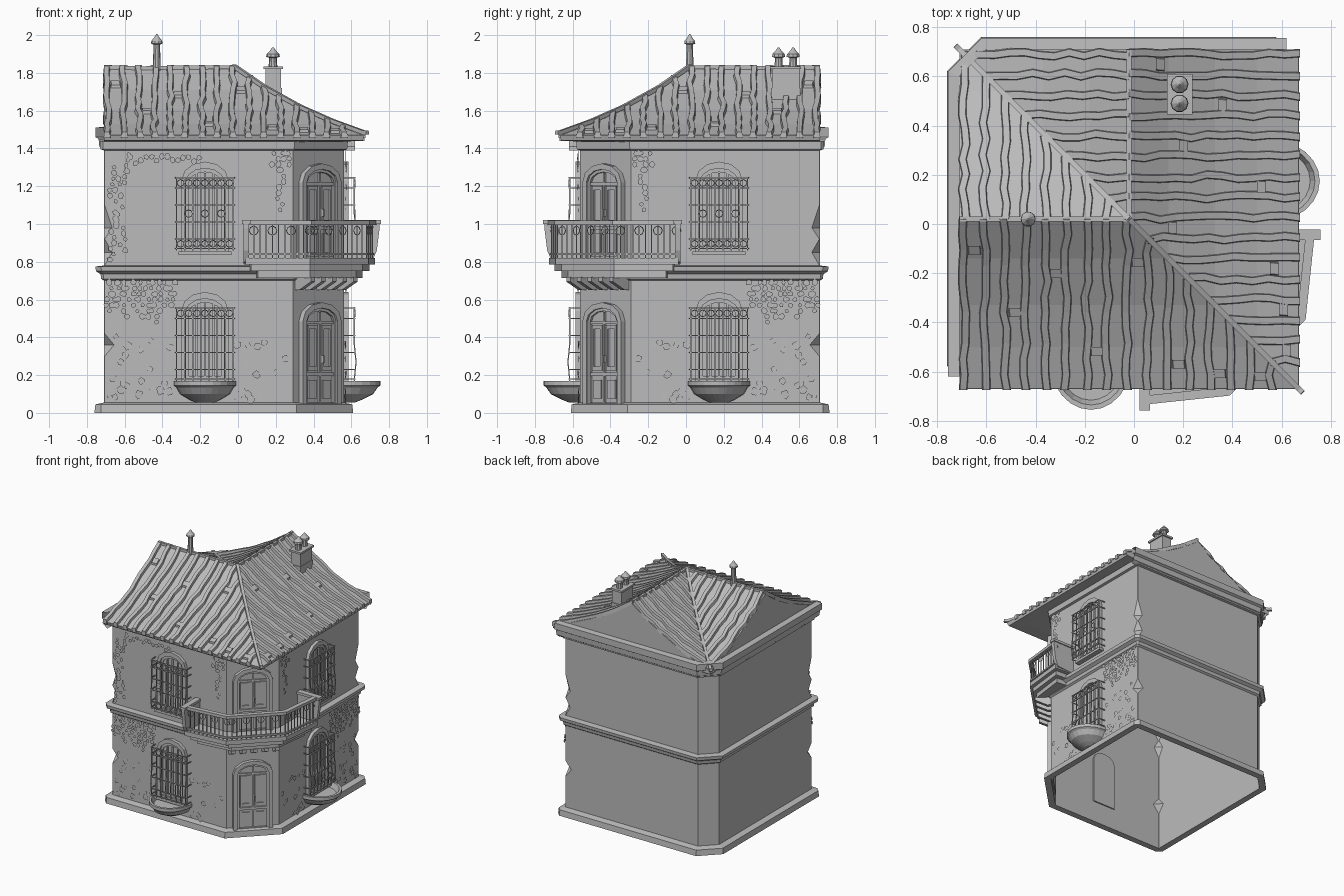
import bpy, bmesh, math, random
from mathutils import Matrix, Vector

random.seed(4)
if "Cube" in bpy.data.objects:
    bpy.data.objects.remove(bpy.data.objects["Cube"])

grey = bpy.data.materials.new("stone_grey")
grey.use_nodes = True
grey.diffuse_color = (.5, .5, .5, 1)
grey.node_tree.nodes["Principled BSDF"].inputs["Base Color"].default_value = (.5, .5, .5, 1)


def part(name, bm, place=None, mirror=False):
    """Turn a bmesh into an object, with an optional copy across the corner diagonal."""
    if place:
        bm.transform(place)
    bmesh.ops.recalc_face_normals(bm, faces=bm.faces)
    for prefix in ("", "right_") if mirror else ("",):
        if prefix:
            for v in bm.verts:
                v.co.x, v.co.y = -v.co.y, -v.co.x
            bmesh.ops.reverse_faces(bm, faces=bm.faces)
        mesh = bpy.data.meshes.new(prefix + name)
        bm.to_mesh(mesh)
        mesh.materials.append(grey)
        bpy.context.collection.objects.link(bpy.data.objects.new(prefix + name, mesh))
    bm.free()


def poly(bm, pts):
    return bm.faces.new([bm.verts.new(p) for p in pts])


def skin(bm, rings, closed=True, caps=False):
    rows = [[bm.verts.new(p) for p in r] for r in rings]
    n = len(rows[0])
    for a, b in zip(rows, rows[1:]):
        for i in range(n if closed else n - 1):
            j = (i + 1) % n
            bm.faces.new((a[i], a[j], b[j], b[i]))
    if caps:
        bm.faces.new(rows[0])
        bm.faces.new(rows[-1])


def box(bm, x0, x1, y0, y1, z0, z1):
    skin(bm, [[(x0, y0, z), (x1, y0, z), (x1, y1, z), (x0, y1, z)] for z in (z0, z1)], caps=True)


def prism(bm, shape, y0, y1):
    skin(bm, [[(x, y, z) for x, z in shape] for y in (y0, y1)], caps=True)


def frame(bm, outer, inner, y0, y1):
    skin(bm, [[(x, y, z) for x, z in s] for s, y in
              ((outer, y0), (outer, y1), (inner, y1), (inner, y0))])


def arch(hw, z0, spring, rise, n=6):
    curve = [(hw * math.cos(math.pi * i / n), spring + rise * math.sin(math.pi * i / n))
             for i in range(n + 1)]
    return [(-hw, z0), (hw, z0)] + curve


def tube(bm, pts, r, n=4):
    pts = [Vector(p) for p in pts]
    rings = []
    for i, p in enumerate(pts):
        t = (pts[min(i + 1, len(pts) - 1)] - pts[max(i - 1, 0)]).normalized()
        s = t.cross(Vector((0, 0, 1)) if abs(t.z) < .9 else Vector((0, 1, 0))).normalized()
        w = s.cross(t)
        rings.append([p + (s * math.cos(a) + w * math.sin(a)) * r for a in
                      (math.tau * (k + .5) / n for k in range(n))])
    skin(bm, rings, caps=True)


def scroll(bm, c, t, r):
    c, t = Vector(c), Vector(t)
    tube(bm, [c + t * r * math.cos(a) + Vector((0, 0, r * math.sin(a)))
              for a in (math.tau * k / 8 for k in range(9))], .003, 3)


def lathe(bm, profile, cx, cy, n=10):
    skin(bm, [[(cx + r * math.cos(math.tau * k / n), cy + r * math.sin(math.tau * k / n), z)
               for k in range(n)] for r, z in profile], caps=True)


def moulding(bm, path, profile, closed):
    """Sweep an (outward, height) profile along a plan outline with mitred corners."""
    pts, n = [Vector(p) for p in path], len(path)
    rings = []
    for i, p in enumerate(pts):
        d1 = (p - pts[i - 1]).normalized() if closed or i else (pts[1] - p).normalized()
        d2 = (pts[(i + 1) % n] - p).normalized() if closed or i < n - 1 else d1
        n1, n2 = Vector((d1.y, -d1.x)), Vector((d2.y, -d2.x))
        m = (n1 + n2) / (1 + n1.dot(n2))
        rings.append([(p.x + m.x * d, p.y + m.y * d, z) for d, z in profile])
    skin(bm, rings + rings[:1] if closed else rings, closed=False)


def outline(c=.004):
    return [(-.71, -.56 + c), (-.71 + c, -.56), (.29, -.56), (.56, -.29),
            (.56, .71 - c), (.56 - c, .71), (-.6, .71), (-.71, .6)]


# Walls with chipped corners, open underneath
bm = bmesh.new()
chips = ((0, 0), (.3, 0), (.36, .05), (.42, 0), (.78, 0), (.85, .04), (.92, 0),
         (.98, .04), (1.1, 0), (1.44, 0))
skin(bm, [[(x, y, z) for x, y in outline(c + .004)] for z, c in chips])
part("walls", bm)

# Plinth, storey band and cornices
for name, prof in (("plinth", ((0, .055), (.045, .045), (.05, 0), (0, 0))),
                   ("storey_band", ((0, .70), (.014, .71), (.018, .735), (.042, .75),
                                    (.045, .775), (0, .78))),
                   ("wall_cornice", ((0, 1.39), (.018, 1.395), (.022, 1.44), (0, 1.44)))):
    bm = bmesh.new()
    moulding(bm, outline(), prof, True)
    part(name, bm)
bm = bmesh.new()
moulding(bm, [(.62, .71), (-.6, .71), (-.71, .6), (-.71, -.62)],
         ((0, 1.39), (.024, 1.41), (.028, 1.45), (.045, 1.46), (.045, 1.51), (0, 1.515)), False)
part("back_cornice", bm)

# Roof slopes: u runs along the ridge, v runs down the slope
CX, CY, END = -.02, .02, .69
STEPS = [(0, 1.82), (.16, 1.71), (.35, 1.605), (.52, 1.53), (END, 1.468)]


def height(v):
    for (a, ha), (b, hb) in zip(STEPS, STEPS[1:]):
        if v <= b or b == END:
            return ha + (hb - ha) * (v - a) / (b - a)


def rib(bm, path, side, w, h):
    rings = []
    for u, v in path:
        x, y, z = CX + u, CY - side * v, height(v)
        rings.append([(x - w, y, z - .012), (x - w * .75, y, z + h),
                      (x + w * .75, y, z + h), (x + w, y, z - .012)])
    skin(bm, rings, caps=True)


for name, side in (("outer_roof", 1), ("valley_roof", -1)):
    bm, tiles = bmesh.new(), bmesh.new()
    for (a, ha), (b, hb) in zip(STEPS, STEPS[1:]):
        q = [(-END, a, ha), (side * a, a, ha), (side * b, b, hb), (-END, b, hb)]
        poly(bm, [(CX + u, CY - side * v, z) for u, v, z in q[:3 if side < 0 and b == END else 4]])
    part(name, bm, mirror=True)
    for i in range(17):
        u = -.67 + i * .083
        v0 = max(0, u) if side > 0 else 0
        v1 = END + .005 if side > 0 else -u
        if v1 - v0 < .04:
            continue
        n = max(2, int((v1 - v0) / .06))
        path = [(u + random.uniform(-.009, .009), v0 + (v1 - v0) * k / n) for k in range(n + 1)]
        rib(tiles, path, side, .018, .022)
        if i % 2 == 0 and side > 0:
            v = random.uniform(v0, v1 - .06)
            rib(tiles, [(u + .04, v), (u + .043, v + .035)], side, .03, .016)
    part(name + "_tiles", tiles, mirror=True)

# Gable wall, soffit, ridge and hip caps
bm = bmesh.new()
poly(bm, [(-.708, CY - v, h) for v, h in STEPS[::-1]] + [(-.708, CY + v, h) for v, h in STEPS[1:]]
     + [(-.708, .71, 1.44), (-.708, -.67, 1.44)])
part("gable_wall", bm, mirror=True)
bm = bmesh.new()
moulding(bm, [(-.71, -.67), (.67, -.67), (.67, .71)], ((-.12, 1.435), (-.01, 1.442), (0, 1.47)), False)
poly(bm, [(-.71, -.56, 1.44), (.56, -.56, 1.44), (.56, .71, 1.44), (-.6, .71, 1.44), (-.71, .6, 1.44)])
part("eave_soffit", bm)
bm = bmesh.new()
tube(bm, [(-.71, CY, 1.83), (-.5, CY, 1.825), (-.35, CY, 1.828), (CX, CY, 1.83)], .014)
part("ridge_cap", bm, mirror=True)
bm = bmesh.new()
for s in (1, -1):
    tube(bm, [(CX + s * v, CY - s * v, h + .015) for v, h in STEPS + [(.705, 1.47)]], .015)
part("hip_and_valley_caps", bm)

# Chimney with two pots, and a flue pipe
bm = bmesh.new()
box(bm, .14, .232, .45, .605, 1.6, 1.72)
box(bm, .145, .227, .455, .6, 1.72, 1.82)
box(bm, .135, .237, .445, .61, 1.82, 1.835)
part("chimney", bm)
for name, x, y, z, r in (("front_pot", .185, .49, 1.83, .026), ("back_pot", .185, .567, 1.83, .026),
                         ("flue_pipe", -.43, CY, 1.9, .022)):
    bm = bmesh.new()
    lathe(bm, [(r, 1.81), (r * .8, z + .03), (r * .8, z + .05), (r * 1.4, z + .055),
               (r * 1.3, z + .07), (r * .7, z + .085), (r * .3, z + .1), (.003, z + .105)], x, y)
    part(name, bm)

# Windows with arched surround, glazing bars and iron grille
for name, zb in (("lower", .17), ("upper", .86)):
    at = Matrix.Translation((-.175, -.56, 0))
    bm = bmesh.new()
    frame(bm, arch(.125, zb - .01, zb + .37, .1), arch(.1, zb + .01, zb + .365, .07), 0, -.025)
    frame(bm, arch(.1, zb + .01, zb + .365, .07), arch(.085, zb + .025, zb + .36, .055), 0, -.012)
    prism(bm, arch(.1, zb, zb + .365, .07), .01, -.003)
    for x in (-.045, 0, .045):
        box(bm, x - .005, x + .005, -.012, 0, zb, zb + .41)
    box(bm, -.14, .14, -.04, 0, zb - .025, zb - .005)
    part(name + "_window", bm, at, True)
    bm = bmesh.new()
    for i in range(8):
        x = -.15 + i * .3 / 7
        tube(bm, [(x, -.055, zb), (x, -.065, zb + .1), (x, -.055, zb + .2), (x, -.055, zb + .39)], .0045)
    for dz in (.01, .06, .15, .24, .33, .385):
        tube(bm, [(-.155, 0, zb + dz), (-.155, -.058, zb + dz), (.155, -.058, zb + dz),
                  (.155, 0, zb + dz)], .0045)
    for i in range(7):
        x = -.129 + i * .043
        for dz in (.035, .357) if name == "upper" else (.357,):
            scroll(bm, (x, -.06, zb + dz), (1, 0, 0), .018)
        if name == "upper" and i % 2:
            scroll(bm, (x, -.06, zb + .195), (1, 0, 0), .02)
    part(name + "_grille", bm, at, True)

# Half-round planter under the lower window
bm = bmesh.new()
bowl = [(.8, .13), (.9, .17), (1, .17), (1, .145), (.92, .135), (.8, .1), (.5, .07), (.3, .055)]
skin(bm, [[(-.175 + .165 * s * math.cos(a), -.56 - .195 * s * math.sin(a), z)
           for a in (math.pi * k / 12 for k in range(13))] for s, z in bowl], caps=True)
part("planter", bm, mirror=True)

# Corner doors
corner = Matrix.Translation((.425, -.425, 0)) @ Matrix.Rotation(math.pi / 4, 4, 'Z')
for name, zb, top in (("lower_door", .045, .585), ("upper_door", .82, 1.32)):
    bm = bmesh.new()
    sp = top - .1
    frame(bm, arch(.145, zb, sp, .1), arch(.115, zb, sp, .07), 0, -.03)
    frame(bm, arch(.115, zb, sp, .07), arch(.1, zb + .01, sp, .055), 0, -.018)
    prism(bm, arch(.115, zb, sp, .07), .01, -.004)
    box(bm, -.006, .006, -.016, 0, zb, sp + .05)
    box(bm, -.1, .1, -.014, 0, zb + .15, zb + .17)
    box(bm, -.1, .1, -.014, 0, sp - .015, sp)
    for s in (-1, 1):
        x = s * .053
        box(bm, x - .03, x + .03, -.012, 0, zb + .03, zb + .13)
        frame(bm, [(x - .038, zb + .18), (x + .038, zb + .18), (x + .038, sp - .02), (x - .038, sp - .02)],
              [(x - .025, zb + .2), (x + .025, zb + .2), (x + .025, sp - .04), (x - .025, sp - .04)], 0, -.013)
    box(bm, .01, .018, -.03, 0, zb + .22, zb + .26)
    part(name, bm, corner)

# Balcony slab in tiers, with corbels
bm = bmesh.new()


def mirrored(pts):
    return pts + [(-y, -x) for x, y in pts[::-1]]


for z0, z1, i in ((.785, .82, 0), (.75, .785, .03), (.715, .75, .065)):
    plan = mirrored([(.28, -.54), (.03 + i, -.54), (.04 + i, -.725 + i), (.38, -.69 + i)])
    skin(bm, [[(x, y, z) for x, y in plan] for z in (z0, z1)], caps=True)
part("balcony_slab", bm)
bm = bmesh.new()
for k in range(5):
    x = -.16 + k * .08
    skin(bm, [[(s, 0, .65), (s, -.03, .65), (s, -.12, .695), (s, -.12, .72), (s, 0, .72)]
              for s in (x - .015, x + .015)], caps=True)
part("balcony_corbels", bm, corner)

# Balcony end panels and iron railing
bm = bmesh.new()
skin(bm, [[(x, -.55, .79), (x, -.71, .8), (x, -.735, .86), (x, -.75, .98), (x, -.75, 1.0),
           (x, -.55, 1.0)] for x in (.03, .058)], caps=True)
box(bm, .022, .066, -.757, -.55, 1.0, 1.02)
part("balcony_end_panel", bm, mirror=True)
bm = bmesh.new()
rail = [Vector(p) for p in mirrored([(.05, -.715), (.38, -.68)])]
moulding(bm, rail, ((-.018, .995), (.018, .995), (.018, 1.018), (-.018, 1.018), (-.018, .995)), False)
moulding(bm, rail, ((-.007, .835), (.007, .835), (.007, .847), (-.007, .847), (-.007, .835)), False)
for a, b in zip(rail, rail[1:]):
    n = round((b - a).length / .034)
    t = ((b - a) / (b - a).length).to_3d()
    for k in range(n + 1):
        p = a.lerp(b, k / n)
        tube(bm, [(p.x, p.y, .82), (p.x, p.y, 1.0)], .0045)
        if k % 3 == 1:
            scroll(bm, (p.x, p.y, .965), t, .024)
part("balcony_railing", bm)


# Leaves and loose stones as small tilted plates
def flake(bm, x, z, size, lift):
    n, turn = random.choice((5, 6)), random.uniform(0, 6)
    tilt = [random.uniform(-.4, .4) for _ in range(2)]
    poly(bm, [(x + dx, -.56 - lift - abs(tilt[0] * dx + tilt[1] * dz), z + dz) for dx, dz in
              ((size * random.uniform(.7, 1) * math.cos(turn + math.tau * k / n),
                size * random.uniform(.7, 1.1) * math.sin(turn + math.tau * k / n)) for k in range(n))])


def strand(bm, x, z, length):
    for k in range(max(2, int(length / .03))):
        flake(bm, x + random.uniform(-.022, .022), z - k * .03, random.uniform(.013, .021), .008)


bm = bmesh.new()
for k in range(13):
    strand(bm, -.68 + k * .028, .69, random.uniform(.08, .28))
for x, drop in ((.2, .12), (.225, .34), (.255, .1), (.28, .06)):
    strand(bm, x, 1.375, drop)
part("hanging_ivy", bm, mirror=True)
bm = bmesh.new()
for x, z, drop in ((-.66, 1.3, .2), (-.63, 1.24, .28), (-.6, 1.37, .2), (-.66, 1.05, .27), (-.61, .98, .17)):
    strand(bm, x, z, drop)
for k in range(14):
    flake(bm, -.57 + k * .028, 1.36 - random.uniform(0, .04), .018, .008)
part("climbing_ivy", bm)
bm = bmesh.new()
for _ in range(75):
    x, z = random.uniform(-.68, .27), .07 + .34 * random.random() ** 1.2
    if abs(x + .175) > .17:
        flake(bm, x, z, random.uniform(.016, .028), .004)
part("exposed_stones", bm, mirror=True)
